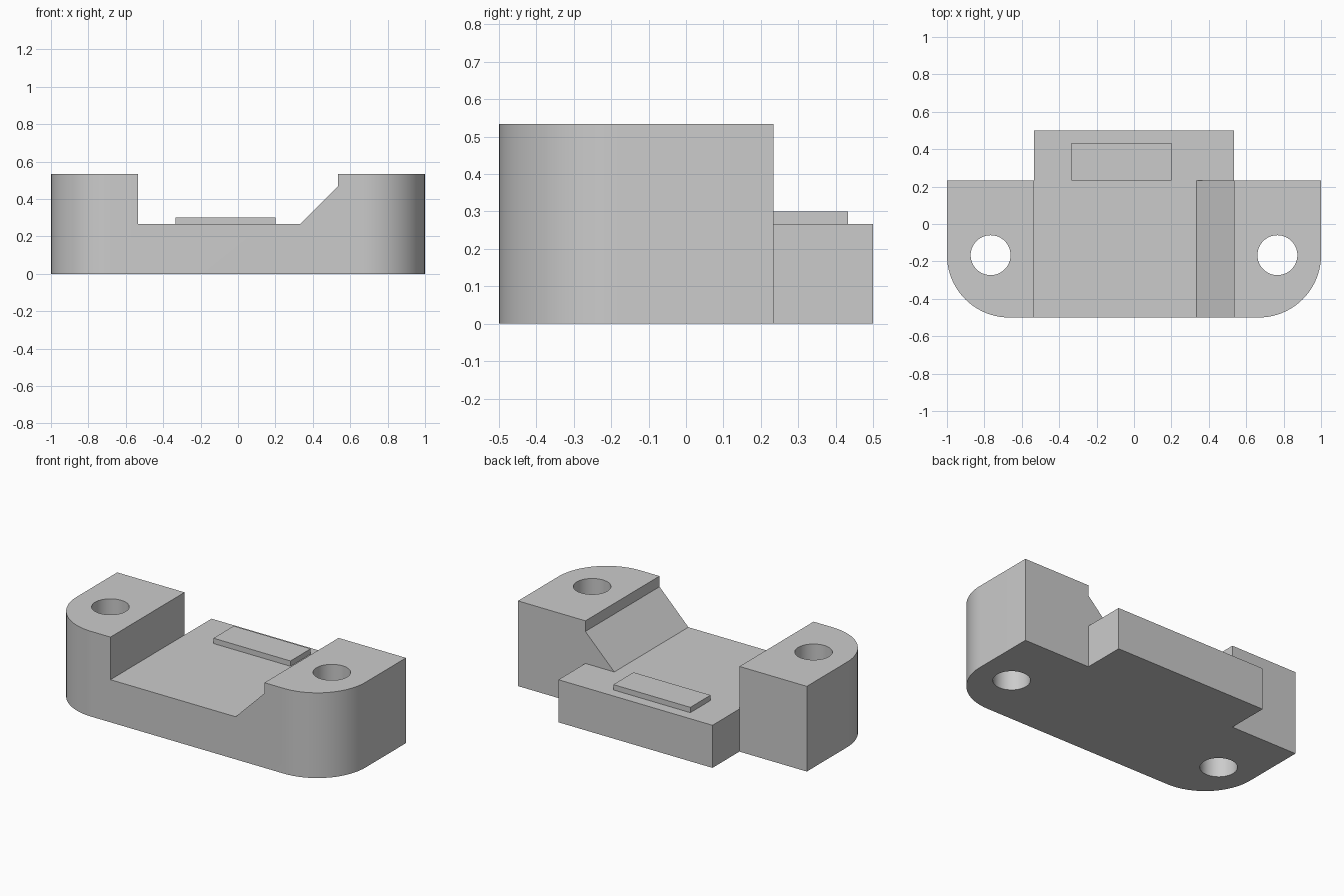
import bpy, bmesh
from mathutils import Matrix, Vector

if "Cube" in bpy.data.objects:
    bpy.data.objects.remove(bpy.data.objects["Cube"], do_unlink=True)

U = 2 / 30                      # design unit: the part is 30 units wide
HALF_W, FRONT, EAR_BACK, BACK = 15 * U, -7.5 * U, 3.5 * U, 7.5 * U
TOP, FLOOR, RAIL_TOP = 8 * U, 4 * U, 4.5 * U
SLOT, RAMP, CORNER = 8 * U, 5 * U, 5 * U
HOLE_X, HOLE_Y, HOLE_R = 11.5 * U, -2.5 * U, 1.6 * U

grey = bpy.data.materials.new("light grey")
grey.use_nodes = True
colour = (0.6, 0.6, 0.6, 1)
grey.diffuse_color = colour
grey.node_tree.nodes["Principled BSDF"].inputs["Base Color"].default_value = colour


def make_object(name, bm):
    bmesh.ops.recalc_face_normals(bm, faces=bm.faces)
    mesh = bpy.data.meshes.new(name)
    bm.to_mesh(mesh)
    bm.free()
    mesh.materials.append(grey)
    obj = bpy.data.objects.new(name, mesh)
    bpy.context.collection.objects.link(obj)
    return obj


def box(name, low, high):
    bm = bmesh.new()
    low, high = Vector(low), Vector(high)
    size = Matrix.Diagonal((high - low).to_4d())
    bmesh.ops.create_cube(bm, size=1, matrix=Matrix.Translation((low + high) / 2) @ size)
    return make_object(name, bm)


def combine(target, tool, operation):
    mod = target.modifiers.new(tool.name, 'BOOLEAN')
    mod.object, mod.operation, mod.solver = tool, operation, 'EXACT'
    bpy.context.view_layer.objects.active = target
    bpy.ops.object.modifier_apply(modifier=mod.name)
    bpy.data.objects.remove(tool, do_unlink=True)


def is_front_corner(edge):
    a, b = (v.co for v in edge.verts)
    upright = abs(a.x - b.x) < 1e-4 and abs(a.y - b.y) < 1e-4
    return upright and abs(abs(a.x) - HALF_W) < 1e-4 and abs(a.y - FRONT) < 1e-4


# Body: notched front profile with one sloped wall, extruded backwards
profile = [(-HALF_W, 0), (HALF_W, 0), (HALF_W, TOP), (SLOT, TOP), (SLOT, 7 * U),
           (RAMP, FLOOR), (-SLOT, FLOOR), (-SLOT, TOP), (-HALF_W, TOP)]
bm = bmesh.new()
face = bm.faces.new([bm.verts.new((x, FRONT, z)) for x, z in profile])
extruded = bmesh.ops.extrude_face_region(bm, geom=[face])["geom"]
bmesh.ops.translate(bm, vec=(0, EAR_BACK - FRONT, 0),
                    verts=[g for g in extruded if isinstance(g, bmesh.types.BMVert)])

# Rounded upright front corners
bmesh.ops.bevel(bm, geom=[e for e in bm.edges if is_front_corner(e)], offset=CORNER,
                segments=20, profile=0.5, affect='EDGES')
body = make_object("mounting_block", bm)

# Rear tongue, flush with the slot floor
combine(body, box("tongue", (-SLOT, EAR_BACK, 0), (SLOT, BACK, FLOOR)), 'UNION')

# Vertical screw holes
for side in (-1, 1):
    bm = bmesh.new()
    bmesh.ops.create_cone(bm, cap_ends=True, segments=64, radius1=HOLE_R, radius2=HOLE_R,
                          depth=3 * TOP, matrix=Matrix.Translation((side * HOLE_X, HOLE_Y, TOP / 2)))
    combine(body, make_object("screw_hole", bm), 'DIFFERENCE')

# Merge flush faces into single flat ones
bm = bmesh.new()
bm.from_mesh(body.data)
bmesh.ops.remove_doubles(bm, verts=bm.verts, dist=1e-5)
bmesh.ops.dissolve_limit(bm, angle_limit=0.01, verts=bm.verts, edges=bm.edges)
bm.to_mesh(body.data)
bm.free()

# Low raised rail on the tongue
box("raised_rail", (-RAMP, EAR_BACK, FLOOR), (3 * U, 6.5 * U, RAIL_TOP))

# Smooth curves, sharp edges
bpy.ops.object.select_all(action='DESELECT')
body.select_set(True)
bpy.context.view_layer.objects.active = body
bpy.ops.object.shade_smooth_by_angle(angle=0.5)
